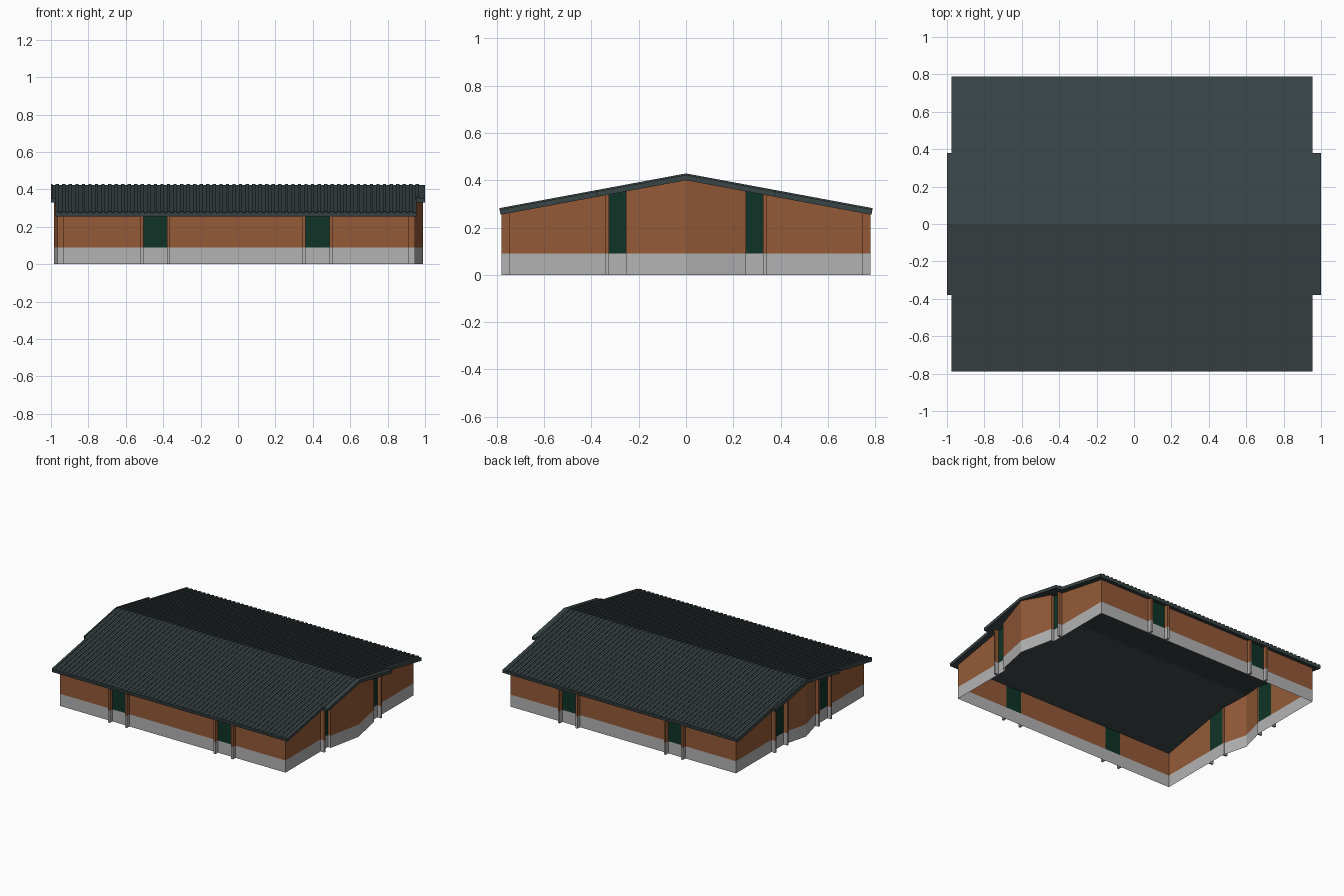
import bpy, bmesh

if "Cube" in bpy.data.objects:
    bpy.data.objects.remove(bpy.data.objects["Cube"])

def material(name, rgb):
    m = bpy.data.materials.new(name)
    m.diffuse_color = (*rgb, 1)
    m.use_nodes = True
    m.node_tree.nodes["Principled BSDF"].inputs["Base Color"].default_value = m.diffuse_color
    return m

BRICK = material("brick", (0.296, 0.102, 0.039))
BASE = material("pale grey plinth", (0.45, 0.45, 0.45))
GREEN = material("dark green panel", (0.0045, 0.034, 0.019))
ROOF = material("slate grey roof", (0.042, 0.058, 0.061))

X0, X1, Y = -0.935, 0.915, 0.75    # wall planes
PLINTH, RIDGE, SLOPE = 0.09, 0.40, 0.186

def under(y):
    """Height of the roof underside at y."""
    return RIDGE - SLOPE * abs(y)

def make(name, bm, mats):
    me = bpy.data.meshes.new(name)
    bm.to_mesh(me)
    bm.free()
    ob = bpy.data.objects.new(name, me)
    bpy.context.collection.objects.link(ob)
    for m in mats:
        me.materials.append(m)
    return ob

def wall(name, path):
    """Thin wall along plan points (x, y, upper colour of the run to the next point)."""
    bm = bmesh.new()
    for (xa, ya, c), (xb, yb, _) in zip(path, path[1:]):
        cols = [[bm.verts.new((x, y, z)) for z in (0, PLINTH, under(y))]
                for x, y in ((xa, ya), (xb, yb))]
        for i in (0, 1):
            f = bm.faces.new((cols[0][i], cols[1][i], cols[1][i + 1], cols[0][i + 1]))
            f.material_index = c if i else 0
    return make(name, bm, [BASE, BRICK, GREEN])

def pillar(name, xa, xb, ya, yb):
    """Square pillar with a grey foot and a sloping top."""
    bm = bmesh.new()
    plan = [(xa, ya), (xb, ya), (xb, yb), (xa, yb)]
    rings = [[bm.verts.new((x, y, z if z is not None else under(y))) for x, y in plan]
             for z in (0, PLINTH, None)]
    for r in (0, 1):
        for i in range(4):
            j = (i + 1) % 4
            bm.faces.new((rings[r][i], rings[r][j], rings[r + 1][j], rings[r + 1][i])).material_index = r
    bm.faces.new(rings[0][::-1])
    bm.faces.new(rings[2]).material_index = 1
    return make(name, bm, [BASE, BRICK])

# Long walls with two green panels each, pillars either side of each panel
PANELS = ((-0.505, -0.38), (0.36, 0.49))
for side, s in (("front", -1), ("back", 1)):
    path = [(X0, s * Y, 1)]
    for a, b in PANELS:
        path += [(a, s * Y, 2), (b, s * Y, 1)]
        for xa, xb in ((a - 0.015, a), (b, b + 0.015)):
            pillar(side + "_pillar", xa, xb, *sorted((s * Y, s * 0.78)))
    wall(side + "_wall", path + [(X1, s * Y, 1)])

# Right gable with a pointed bay between two panels
B = 0.938
wall("right_gable_wall", [(X1, -Y, 1), (X1, -0.325, 2), (X1, -0.253, 1), (B, -0.253, 1), (0.99, 0, 1),
                          (B, 0.253, 1), (X1, 0.253, 2), (X1, 0.325, 1), (X1, Y, 1)])
# Left gable with wider panels and a shallower bay
wall("left_gable_wall", [(X0, -Y, 1), (X0, -0.32, 2), (X0, -0.19, 1), (-0.985, 0, 1),
                         (X0, 0.19, 2), (X0, 0.32, 1), (X0, Y, 1)])
for s in (-1, 1):
    pillar("right_gable_pillar", X1, 0.945, *sorted((s * 0.325, s * 0.34)))
    pillar("left_gable_pillar", X0 - 0.03, X0, *sorted((s * 0.32, s * 0.335)))
    pillar("left_gable_inner_pillar", X0 - 0.03, X0, *sorted((s * 0.175, s * 0.19)))

# Roof: chevron slabs with raised ribs running down both slopes
def chevron(bm, xa, xb, half, low, high):
    """Bent strip across the ridge, between two heights above the underside."""
    top, bot = half + 0.17 * high, half + 0.17 * low
    prof = [(-bot, under(bot) + low), (0, RIDGE + low), (bot, under(bot) + low),
            (top, under(top) + high), (0, RIDGE + high), (-top, under(top) + high)]
    a, b = [[bm.verts.new((x, y, z)) for y, z in prof] for x in (xa, xb)]
    for i in range(6):
        j = (i + 1) % 6
        bm.faces.new((a[i], a[j], b[j], b[i]))
    for r in (a, b):
        bm.faces.new((r[0], r[1], r[4], r[5]))
        bm.faces.new((r[1], r[2], r[3], r[4]))

R0, R1, EAVE, MID, SKIN, TOP = -0.975, 0.955, 0.785, 0.375, 0.023, 0.029
bm = bmesh.new()
chevron(bm, R0, R1, EAVE, 0, SKIN)
chevron(bm, -1, R0, MID, 0, SKIN)
chevron(bm, R1, 1, MID, 0, SKIN)
STEP = 0.035
for i in range(56):
    x = R0 + i * STEP
    half = EAVE if x + STEP / 2 <= R1 + 0.001 else MID
    chevron(bm, x, min(x + STEP / 2, 1), half, SKIN, TOP)
chevron(bm, -1, -0.992, MID, SKIN, TOP)
bmesh.ops.recalc_face_normals(bm, faces=bm.faces)
make("ribbed_roof", bm, [ROOF])
